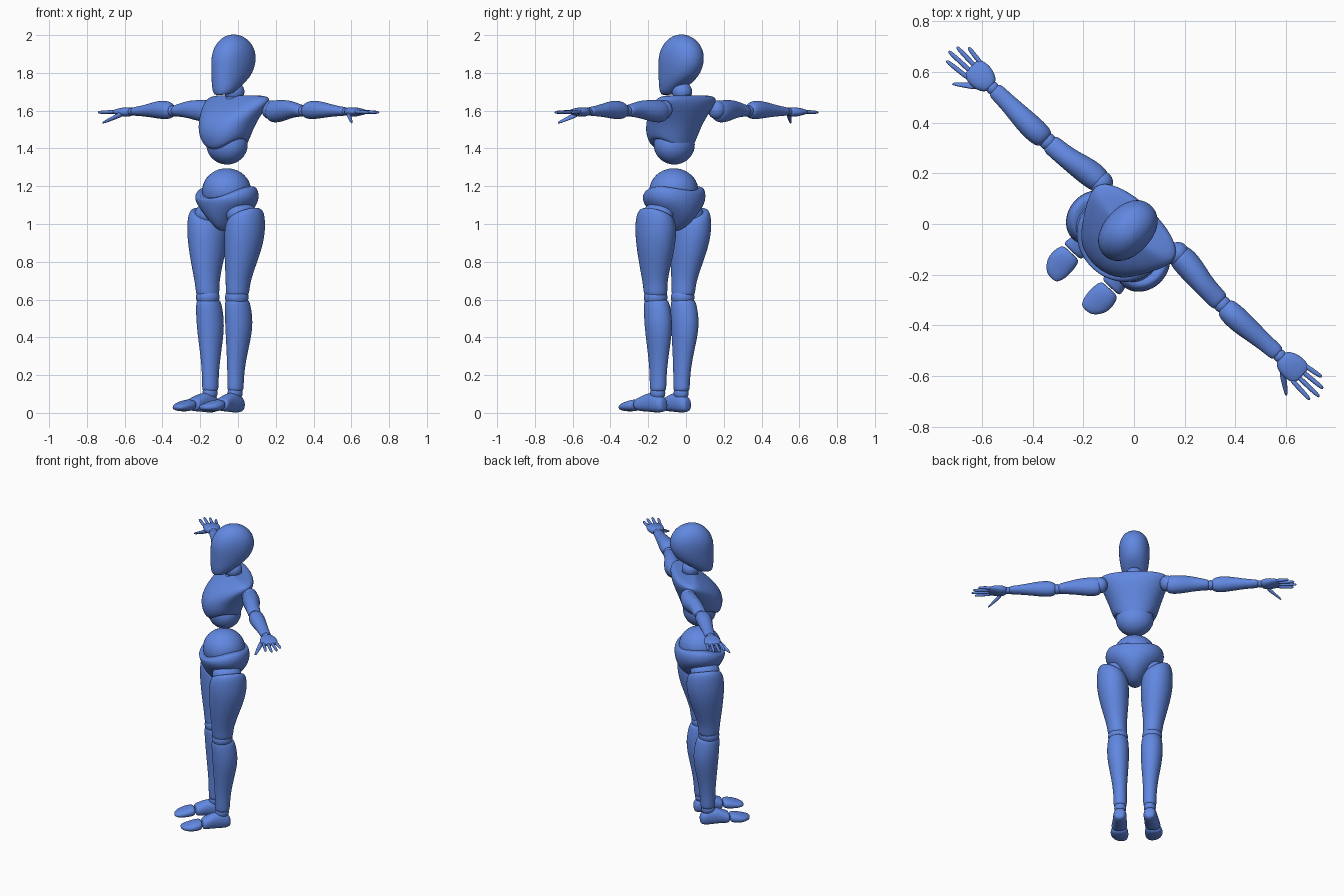
import bpy, bmesh, math
from mathutils import Matrix, Vector

TURN = Matrix.Rotation(math.radians(-43), 4, 'Z')   # figure stands turned to one side
SEG = 16

blue = bpy.data.materials.new("mannequin_blue")
blue.diffuse_color = (0.12, 0.245, 0.75, 1)


def finish(name, bm, levels):
    """Turn the mesh into a smooth, placed object."""
    bmesh.ops.transform(bm, matrix=TURN, verts=bm.verts)
    bmesh.ops.recalc_face_normals(bm, faces=bm.faces)
    me = bpy.data.meshes.new(name)
    bm.to_mesh(me)
    bm.free()
    me.materials.append(blue)
    for p in me.polygons:
        p.use_smooth = True
    ob = bpy.data.objects.new(name, me)
    bpy.context.collection.objects.link(ob)
    if levels:
        mod = ob.modifiers.new("smooth", 'SUBSURF')
        mod.levels = mod.render_levels = levels
    return ob


def loft(name, rings, axis='z', side=1, power=1.0, levels=2, seg=SEG):
    """Skin oval rings: (t, centre a, radius a, b low, b high[, lin a, quad a, lin b])."""
    bm = bmesh.new()
    loops = []
    for r in rings:
        t, ca, ra, lo, hi = r[:5]
        la, qa, lb = (tuple(r[5:]) + (0, 0, 0))[:3]
        loop = []
        for i in range(seg):
            th = 2 * math.pi * i / seg
            c, s = math.cos(th), math.sin(th)
            c2 = math.copysign(abs(c) ** power, c)
            s2 = math.copysign(abs(s) ** power, s)
            a, b = ca + ra * c2, (lo + hi) / 2 + (hi - lo) / 2 * s2
            h = t + la * c + qa * c * c + lb * s
            co = {'z': (a, b, h), 'x': (h, a, b), 'y': (a, h, b)}[axis]
            loop.append(bm.verts.new((co[0] * side, co[1], co[2])))
        loops.append(loop)
    for l0, l1 in zip(loops, loops[1:]):
        for i in range(seg):
            j = (i + 1) % seg
            bm.faces.new((l0[i], l0[j], l1[j], l1[i]))
    bm.faces.new(loops[0])
    bm.faces.new(loops[-1])
    return finish(name, bm, levels)


def ball(name, centre, radii, side=1):
    bm = bmesh.new()
    m = Matrix.Translation(Vector((centre[0] * side, centre[1], centre[2])))
    m = m @ Matrix.Diagonal((*radii, 1))
    bmesh.ops.create_uvsphere(bm, u_segments=32, v_segments=20, radius=1, matrix=m)
    return finish(name, bm, 0)


# Head with a tapered jaw and a rounded skull
loft("head", [
    (1.685, 0, .030, -.145, -.085), (1.69, 0, .052, -.163, -.055, 0, 0, .01),
    (1.725, 0, .072, -.172, -.005, 0, 0, .01), (1.775, 0, .086, -.174, .062),
    (1.83, 0, .095, -.174, .096), (1.88, 0, .098, -.173, .106),
    (1.93, 0, .092, -.156, .093), (1.972, 0, .07, -.122, .06),
    (1.998, 0, .035, -.08, .012), (2.003, 0, .01, -.045, -.02)], power=.93)

# Neck
ball("neck_ball", (0, -.028, 1.70), (.053, .053, .052))
loft("neck_base", [(1.62, 0, .06, -.09, .05), (1.66, 0, .052, -.08, .035),
                   (1.70, 0, .04, -.065, .02)])

# Chest shell, with its lower rim raised at the flanks
loft("chest", [
    (1.395, 0, .085, -.165, -.015, 0, .07), (1.39, 0, .116, -.196, .004, 0, .06),
    (1.415, 0, .134, -.216, .014, 0, .045), (1.475, 0, .148, -.232, .034, 0, .015),
    (1.54, 0, .166, -.220, .058), (1.60, 0, .198, -.168, .082),
    (1.645, 0, .220, -.105, .090), (1.672, 0, .212, -.062, .082),
    (1.682, 0, .150, -.045, .060), (1.680, 0, .06, -.03, .03)], power=.93)
ball("belly", (0, -.085, 1.42), (.116, .102, .105))

# Pelvis with a waist dome above it
ball("waist_dome", (0, -.088, 1.175), (.130, .130, .120))
loft("pelvis", [
    (.962, 0, .018, -.12, -.07), (.972, 0, .040, -.155, -.03),
    (1.01, 0, .072, -.195, .025), (1.06, 0, .122, -.225, .058),
    (1.11, 0, .176, -.243, .072), (1.14, 0, .188, -.245, .072, 0, .02, .01),
    (1.155, 0, .173, -.236, .062, 0, .045, .022),
    (1.155, 0, .140, -.215, .04, 0, .045, .022)])

for side, tag in ((1, "left"), (-1, "right")):
    # Leg: hip, thigh, knee, shin, ankle
    ball(tag + "_hip_joint", (.115, -.095, 1.05), (.075, .09, .065), side)
    loft(tag + "_thigh", [
        (1.055, .14, .045, -.14, -.04, .025), (1.06, .138, .083, -.185, .01, .035),
        (1.02, .138, .098, -.208, .026, .025), (.95, .135, .102, -.213, .028),
        (.86, .128, .093, -.208, .008), (.77, .120, .076, -.200, -.025),
        (.69, .112, .062, -.190, -.050), (.64, .108, .061, -.188, -.052),
        (.615, .106, .055, -.180, -.060), (.61, .106, .03, -.15, -.09)], side=side)
    ball(tag + "_knee_joint", (.105, -.122, .612), (.061, .064, .055), side)
    loft(tag + "_shin", [
        (.598, .104, .03, -.15, -.09), (.60, .104, .058, -.185, -.052),
        (.575, .104, .065, -.190, -.040), (.50, .104, .070, -.186, -.024),
        (.42, .102, .066, -.180, -.026), (.32, .096, .052, -.172, -.048),
        (.22, .092, .042, -.165, -.066), (.14, .091, .042, -.165, -.070),
        (.115, .091, .040, -.162, -.073), (.112, .091, .02, -.14, -.095)], side=side)
    ball(tag + "_ankle_joint", (.091, -.12, .105), (.037, .043, .04), side)

    # Foot in two pieces: heel with arch, and a rounded toe cap
    loft(tag + "_foot", [
        (-.068, .092, .018, .02, .06), (-.078, .092, .036, .003, .085),
        (-.125, .093, .043, .0, .108), (-.18, .097, .043, .006, .107),
        (-.225, .102, .049, .008, .085), (-.246, .104, .048, .012, .078),
        (-.247, .104, .025, .03, .06)], 'y', side, .85)
    loft(tag + "_toes", [
        (-.252, .104, .025, .03, .055), (-.254, .104, .047, .012, .073),
        (-.29, .106, .056, .007, .07), (-.33, .105, .055, .008, .058),
        (-.363, .098, .040, .012, .048), (-.38, .092, .02, .02, .038)], 'y', side, .88)

    # Arm: shoulder, upper arm, elbow, forearm, wrist
    ball(tag + "_shoulder_joint", (.205, .03, 1.605), (.045, .048, .05), side)
    loft(tag + "_upper_arm", [
        (.205, .03, .02, 1.58, 1.62), (.20, .03, .046, 1.543, 1.652),
        (.245, .03, .056, 1.533, 1.657), (.31, .022, .052, 1.545, 1.658),
        (.37, .012, .044, 1.560, 1.654), (.43, .008, .042, 1.568, 1.637),
        (.462, .007, .040, 1.567, 1.630), (.464, .007, .02, 1.585, 1.61)], 'x', side)
    ball(tag + "_elbow_joint", (.472, .006, 1.598), (.034, .034, .030), side)
    loft(tag + "_forearm", [
        (.480, .005, .02, 1.585, 1.615), (.482, .005, .040, 1.562, 1.637),
        (.52, .004, .049, 1.552, 1.655), (.58, .004, .048, 1.557, 1.653),
        (.65, .008, .040, 1.566, 1.638), (.72, .011, .034, 1.571, 1.624),
        (.765, .012, .034, 1.572, 1.620), (.767, .012, .018, 1.585, 1.608)], 'x', side)
    ball(tag + "_wrist_joint", (.775, .012, 1.595), (.025, .026, .021), side)

    # Palm, four fingers and a lowered thumb
    loft(tag + "_palm", [
        (.782, .012, .015, 1.585, 1.605), (.785, .012, .034, 1.573, 1.617),
        (.82, .013, .053, 1.565, 1.620), (.86, .015, .054, 1.574, 1.614),
        (.892, .015, .045, 1.58, 1.606), (.895, .015, .02, 1.588, 1.6)], 'x', side, .9)
    for k, (y0, y1, tip) in enumerate(((-.025, -.034, .982), (.001, .000, 1.002),
                                       (.027, .034, .990), (.051, .064, .955))):
        x0 = .872
        rings = []
        for f, r in ((0, .006), (.05, .0105), (.5, .010), (.9, .009), (1, .004)):
            z = 1.594 - .003 * f
            rings.append((x0 + (tip - x0) * f, y0 + (y1 - y0) * f, r, z - r, z + r))
        loft(f"{tag}_finger_{k + 1}", rings, 'x', side, levels=1, seg=10)
    rings = []
    for f, r in ((0, .010), (.1, .019), (.45, .015), (.9, .010), (1, .004)):
        z = 1.585 - .05 * f
        rings.append((.815 + .088 * f, -.018 - .066 * f, r, z - r * .8, z + r * .8))
    loft(tag + "_thumb", rings, 'x', side, levels=1, seg=10)
